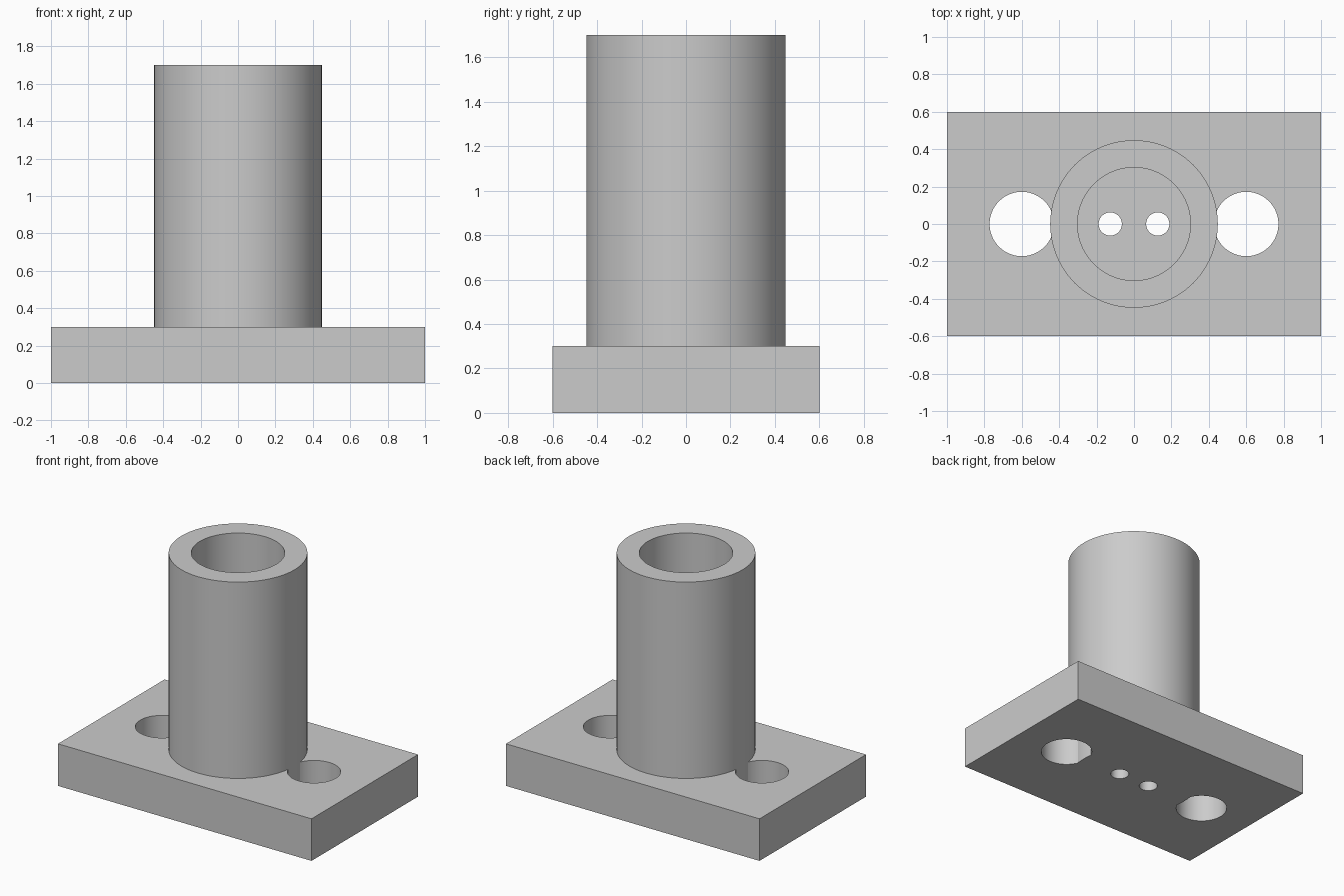
import bpy

if "Cube" in bpy.data.objects:
    bpy.data.objects.remove(bpy.data.objects["Cube"], do_unlink=True)

grey = bpy.data.materials.new("plain_grey")
grey.use_nodes = True
grey.diffuse_color = (0.6, 0.6, 0.6, 1)
grey.node_tree.nodes["Principled BSDF"].inputs["Base Color"].default_value = (0.6, 0.6, 0.6, 1)


def cylinder(name, radius, bottom, top, x=0):
    bpy.ops.mesh.primitive_cylinder_add(vertices=96, radius=radius, depth=top - bottom,
                                        location=(x, 0, (bottom + top) / 2))
    obj = bpy.context.object
    obj.name = name
    obj.data.materials.append(grey)
    return obj


def combine(target, tool, operation):
    bpy.ops.object.select_all(action='DESELECT')
    bpy.context.view_layer.objects.active = target
    target.select_set(True)
    mod = target.modifiers.new(operation.lower(), 'BOOLEAN')
    mod.object, mod.operation, mod.solver = tool, operation, 'EXACT'
    bpy.ops.object.modifier_apply(modifier=mod.name)
    bpy.data.objects.remove(tool, do_unlink=True)


# Rectangular base plate
bpy.ops.mesh.primitive_cube_add(size=1, location=(0, 0, 0.15))
body = bpy.context.object
body.name = "flanged_tube"
body.scale = (2, 1.2, 0.3)
bpy.ops.object.transform_apply(location=True, scale=True)
body.data.materials.append(grey)

# Mounting holes, partly filled again by the tube
for side in (-1, 1):
    combine(body, cylinder("mounting_hole", 0.172, -0.2, 0.5, side * 0.6), 'DIFFERENCE')
combine(body, cylinder("tube", 0.448, 0, 1.7), 'UNION')

# Blind bore and two small drain holes through its floor
combine(body, cylinder("bore", 0.302, 0.3, 2), 'DIFFERENCE')
for side in (-1, 1):
    combine(body, cylinder("drain_hole", 0.062, -0.2, 0.6, side * 0.127), 'DIFFERENCE')

bpy.ops.object.select_all(action='DESELECT')
body.select_set(True)
bpy.context.view_layer.objects.active = body
bpy.ops.object.shade_smooth_by_angle()
